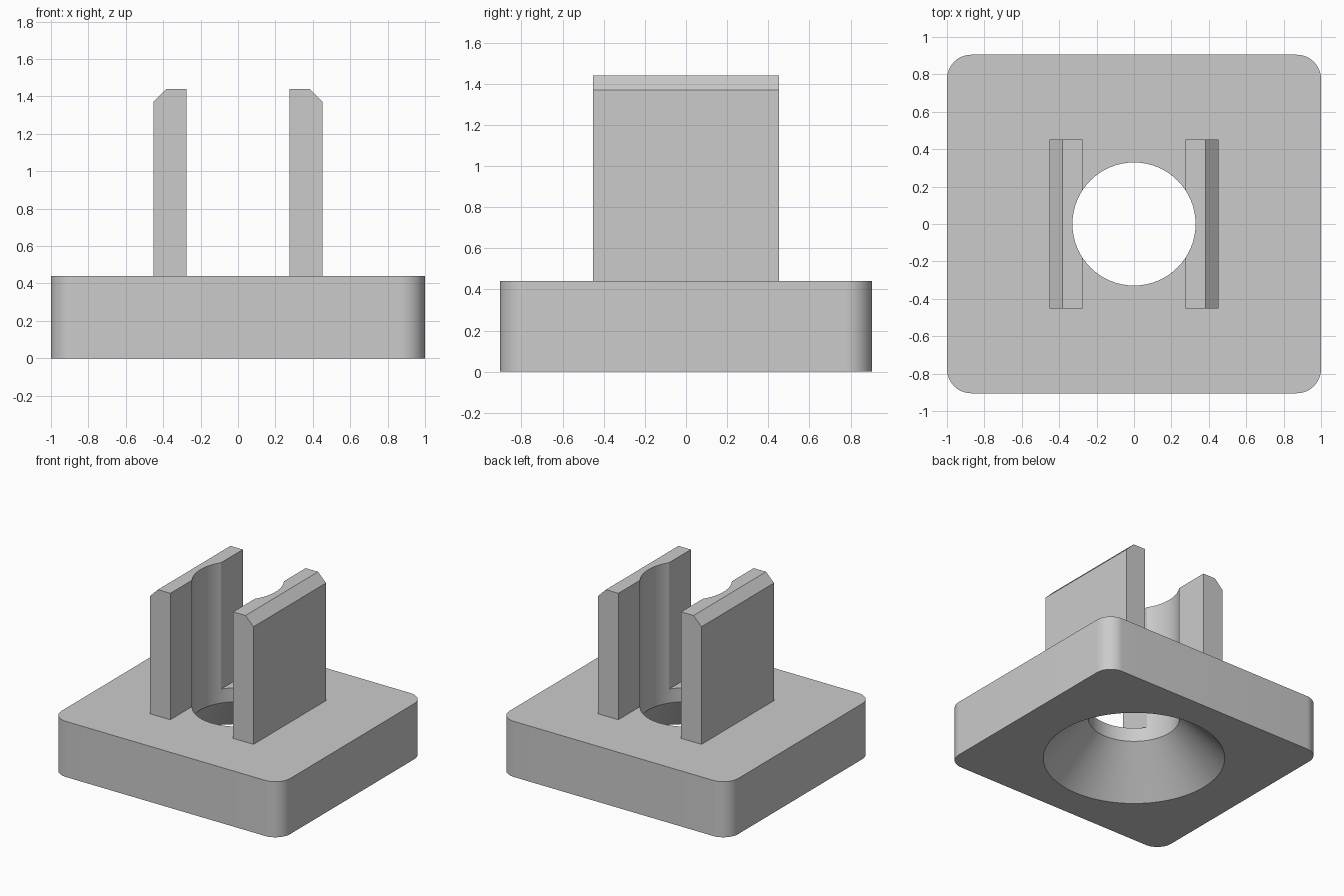
import bpy, bmesh, math
from mathutils import Matrix, Vector

cube = bpy.data.objects.get("Cube")
if cube:
    bpy.data.objects.remove(cube, do_unlink=True)

HALF_X, HALF_Y, BASE_TOP, POST_TOP = 1.0, 0.905, 0.44, 1.44
HOLE_R, FLARE_R, FLARE_TOP = 0.329, 0.655, 0.33

grey = bpy.data.materials.new("light grey")
grey.use_nodes = True
colour = (0.6, 0.6, 0.6, 1)
grey.diffuse_color = colour
grey.node_tree.nodes["Principled BSDF"].inputs["Base Color"].default_value = colour


def add_object(name, bm):
    bmesh.ops.recalc_face_normals(bm, faces=bm.faces)
    mesh = bpy.data.meshes.new(name)
    bm.to_mesh(mesh)
    bm.free()
    mesh.materials.append(grey)
    obj = bpy.data.objects.new(name, mesh)
    bpy.context.collection.objects.link(obj)
    return obj


def prism(name, outline, direction):
    """Extrude a closed outline along a direction."""
    bm = bmesh.new()
    face = bm.faces.new([bm.verts.new(p) for p in outline])
    out = bmesh.ops.extrude_face_region(bm, geom=[face])
    top = [g for g in out["geom"] if isinstance(g, bmesh.types.BMVert)]
    bmesh.ops.translate(bm, verts=top, vec=Vector(direction))
    return add_object(name, bm)


def lathe(name, profile, steps=128):
    """Stack rings of (radius, height) into a closed turned solid."""
    bm = bmesh.new()
    rings = [[bm.verts.new((r * math.cos(a), r * math.sin(a), z))
              for a in (math.tau * i / steps for i in range(steps))]
             for r, z in profile]
    for low, high in zip(rings, rings[1:]):
        for i in range(steps):
            j = (i + 1) % steps
            bm.faces.new((low[i], low[j], high[j], high[i]))
    bm.faces.new(rings[0])
    bm.faces.new(rings[-1])
    return add_object(name, bm)


def rounded_rectangle(hx, hy, r, steps=16):
    points = []
    for k, (sx, sy) in enumerate(((1, 1), (-1, 1), (-1, -1), (1, -1))):
        for i in range(steps + 1):
            a = math.pi / 2 * (k + i / steps)
            points.append((sx * (hx - r) + r * math.cos(a),
                           sy * (hy - r) + r * math.sin(a), 0))
    return points


# Base plate
base = prism("base_plate", rounded_rectangle(HALF_X, HALF_Y, 0.13), (0, 0, BASE_TOP))

# Pair of upright posts with a chamfer along the outer top edge
post_profile = [(0.275, BASE_TOP), (0.453, BASE_TOP), (0.453, 1.37),
                (0.383, POST_TOP), (0.275, POST_TOP)]
posts = [prism(name, [(s * x, -0.453, z) for x, z in post_profile], (0, 0.906, 0))
         for name, s in (("left_post", 1), ("right_post", -1))]

# Bore with a conical flare at the bottom, cut through every part
margin = 0.1
flare_slope = (FLARE_R - HOLE_R) / FLARE_TOP
cutter = lathe("bore_cutter", [(FLARE_R + margin * flare_slope, -margin),
                               (HOLE_R, FLARE_TOP), (HOLE_R, POST_TOP + margin)])
cutter.hide_render = True

for obj in [base] + posts:
    bpy.ops.object.select_all(action="DESELECT")
    obj.select_set(True)
    bpy.context.view_layer.objects.active = obj
    cut = obj.modifiers.new("bore", "BOOLEAN")
    cut.operation = "DIFFERENCE"
    cut.solver = "EXACT"
    cut.object = cutter
    bpy.ops.object.modifier_apply(modifier=cut.name)
    bpy.ops.object.shade_smooth_by_angle(angle=math.radians(20))

bpy.data.objects.remove(cutter, do_unlink=True)
